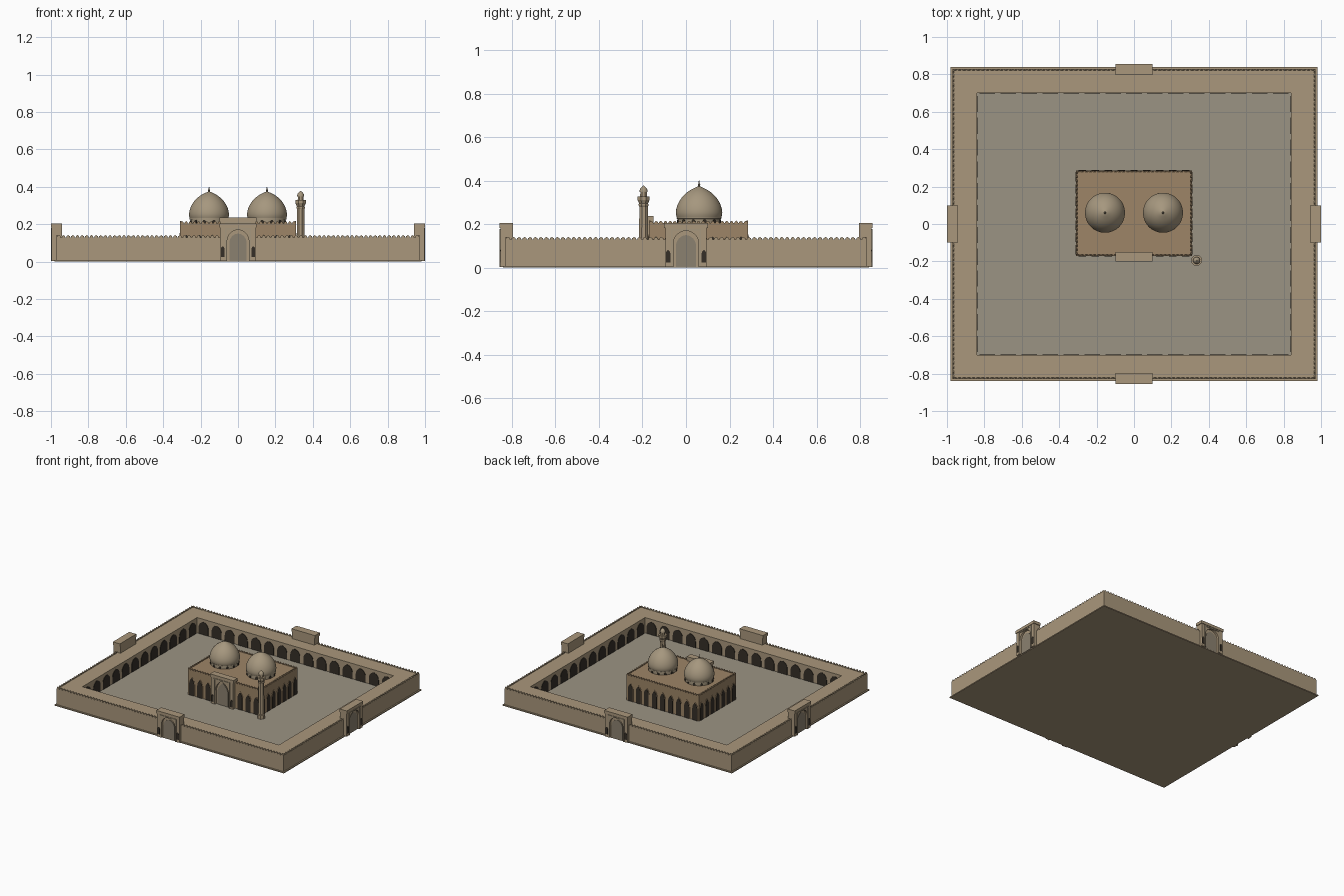
import bpy, bmesh, math
from mathutils import Matrix, Vector

if "Cube" in bpy.data.objects:
    bpy.data.objects.remove(bpy.data.objects["Cube"])


def material(name, rgb):
    m = bpy.data.materials.new(name)
    m.diffuse_color = (*rgb, 1)
    m.use_nodes = True
    m.node_tree.nodes["Principled BSDF"].inputs["Base Color"].default_value = m.diffuse_color
    return m


WALL = material("sandstone", (0.40, 0.31, 0.20))
HALL = material("warm_brick", (0.34, 0.235, 0.135))
TRIM = material("pale_stone", (0.38, 0.31, 0.21))
FLOOR = material("paving", (0.33, 0.295, 0.23))
DARK = material("shadow_opening", (0.035, 0.028, 0.02))
DOOR = material("door_panel", (0.26, 0.22, 0.16))


def finish(bm, name, mat, smooth=False):
    bmesh.ops.recalc_face_normals(bm, faces=bm.faces)
    me = bpy.data.meshes.new(name)
    bm.to_mesh(me)
    bm.free()
    me.materials.append(mat)
    ob = bpy.data.objects.new(name, me)
    bpy.context.collection.objects.link(ob)
    if smooth:
        bpy.ops.object.select_all(action='DESELECT')
        ob.select_set(True)
        bpy.context.view_layer.objects.active = ob
        bpy.ops.object.shade_smooth_by_angle(angle=math.radians(35))
    return ob


def facing(x, y, angle):
    """Frame of a wall face: x along the wall, -y outward, z up."""
    return Matrix.Translation((x, y, 0)) @ Matrix.Rotation(angle, 4, 'Z')


def prism(bm, outline, frame, d0, d1):
    """Extrude a (u, z) outline outward from depth d0 to d1."""
    a = [bm.verts.new(frame @ Vector((u, -d0, z))) for u, z in outline]
    b = [bm.verts.new(frame @ Vector((u, -d1, z))) for u, z in outline]
    bm.faces.new(a)
    bm.faces.new(b[::-1])
    for i in range(len(a)):
        j = (i + 1) % len(a)
        bm.faces.new((a[i], a[j], b[j], b[i]))


def rect(u0, u1, z0, z1):
    return [(u0, z0), (u1, z0), (u1, z1), (u0, z1)]


def box(bm, x0, x1, y0, y1, z0, z1):
    prism(bm, rect(x0, x1, z0, z1), Matrix(), -y0, -y1)


def arch(c, w, z0, spring, top, n=6):
    """Pointed arch outline, from lower left over the tip to lower right."""
    r = ((top - spring) ** 2 + w * w) / (2 * w)
    end = math.asin((top - spring) / r)
    side = [(-w + r - r * math.cos(end * i / n), spring + r * math.sin(end * i / n))
            for i in range(n + 1)]
    return ([(c - w, z0)] + [(c + u, z) for u, z in side]
            + [(c - u, z) for u, z in side[-2::-1]] + [(c + w, z0)])


def lathe(bm, profile, n, x, y):
    rings = []
    for r, z in profile:
        rings.append([bm.verts.new((x + r * math.cos(2 * math.pi * (i + .5) / n),
                                    y + r * math.sin(2 * math.pi * (i + .5) / n), z))
                      for i in range(n)])
    for a, b in zip(rings, rings[1:]):
        for i in range(n):
            j = (i + 1) % n
            bm.faces.new((a[i], a[j], b[j], b[i]))
    bm.faces.new(rings[0][::-1])
    bm.faces.new(rings[-1])


def sides(hx, hy, cy=0.0, inward=False):
    """Frame and half length for each of the four sides of a rectangle."""
    for k in range(4):
        a = k * math.pi / 2
        s = -1 if inward else 1
        yield k, facing(s * math.sin(a) * hx, cy - s * math.cos(a) * hy, a), (hx if k % 2 == 0 else hy)


def merlons(name, hx, hy, cy, z, mat, step=0.025, h=0.012):
    bm = bmesh.new()
    for k, fr, half in sides(hx, hy, cy):
        n = round(2 * half / step)
        p = 2 * half / n
        for i in range(n):
            c = -half + (i + .5) * p
            w = p * 0.36
            prism(bm, [(c - w, z - .001), (c + w, z - .001), (c + w, z + h * .45),
                       (c, z + h), (c - w, z + h * .45)], fr, -0.008, 0)
    finish(bm, name, mat)


# Ground plinth and courtyard floor
bm = bmesh.new()
box(bm, -.98, .98, -.84, .84, 0, .008)
finish(bm, "plinth", WALL)
bm = bmesh.new()
box(bm, -.845, .845, -.705, .705, .004, .012)
finish(bm, "courtyard_floor", FLOOR)

# Enclosure galleries
bm = bmesh.new()
for s in (-1, 1):
    box(bm, -.97, .97, min(s * .70, s * .83), max(s * .70, s * .83), .004, .13)
    box(bm, min(s * .84, s * .97), max(s * .84, s * .97), -.70, .70, .004, .13)
finish(bm, "enclosure_wall", WALL)
merlons("enclosure_merlons", .97, .83, 0, .13, WALL)

# Arcade facing the courtyard
bm = bmesh.new()
for k, fr, half in sides(.84, .70, inward=True):
    n = 15 if k % 2 == 0 else 12
    p = 2 * half / n
    for i in range(n):
        prism(bm, arch(-half + (i + .5) * p, p * .37, .012, .06, .11), fr, -.004, .003)
finish(bm, "courtyard_arches", DARK)


def portal(name, fr, h, back):
    """Gate block with an arched recess, cornice, frame and side niches."""
    bm = bmesh.new()
    prism(bm, rect(-.095, .095, .004, h - .02), fr, -back, -.016)
    recess = arch(0, .058, .004, .11, h - .035, 8)
    prism(bm, [(-.095, .004)] + recess + [(.095, .004), (.095, h - .02), (-.095, h - .02)],
          fr, -.016, 0)
    prism(bm, rect(-.10, .10, h - .022, h), fr, -back, .004)
    finish(bm, name + "_body", WALL)
    bm = bmesh.new()
    for s in (-1, 1):
        prism(bm, rect(s * .065 - .004, s * .065 + .004, .004, h - .026), fr, -.002, .004)
    prism(bm, rect(-.069, .069, h - .034, h - .026), fr, -.002, .004)
    finish(bm, name + "_frame", TRIM)
    bm = bmesh.new()
    prism(bm, arch(0, .046, .004, .10, h - .055, 8), fr, -.018, -.011)
    finish(bm, name + "_door", DOOR)
    bm = bmesh.new()
    for s in (-1, 1):
        prism(bm, arch(s * .082, .010, .025, .065, .082, 4), fr, -.003, .002)
    finish(bm, name + "_niches", DARK)


# Four outer gates
for (k, fr, half), side in zip(sides(.996, .852), ("front", "right", "back", "left")):
    portal(side + "_gate", fr, .205, .056)

# Prayer hall
CY = .0575
bm = bmesh.new()
box(bm, -.31, .31, -.17, .285, .008, .205)
finish(bm, "hall_block", HALL)
merlons("hall_merlons", .31, .2275, CY, .205, HALL, step=.022, h=.011)
dark, trim = bmesh.new(), bmesh.new()
for k, fr, half in sides(.31, .2275, CY):
    n = 9 if k % 2 == 0 else 7
    p = 2 * half / n
    for i in range(n):
        c = -half + (i + .5) * p
        if k == 0 and abs(c) < .11:
            continue
        prism(trim, arch(c, .025, .012, .10, .152), fr, -.003, .002)
        prism(dark, arch(c, .020, .012, .10, .144), fr, -.003, .004)
finish(dark, "hall_arches", DARK)
finish(trim, "hall_arch_frames", HALL)
portal("hall_portal", facing(0, -.196, 0), .237, .046)

# Twin domes with windowed drums and finials
for s, side in ((-1, "left"), (1, "right")):
    x, y = s * .155, .06
    bm = bmesh.new()
    lathe(bm, [(.100, .20), (.100, .224), (.104, .226), (.104, .232), (.100, .232)], 32, x, y)
    finish(bm, side + "_drum", TRIM, True)
    bm = bmesh.new()
    lathe(bm, [(.102, .23), (.106, .242), (.107, .255), (.105, .27), (.100, .287), (.091, .306),
               (.078, .325), (.060, .343), (.040, .357), (.020, .367), (.003, .375)], 40, x, y)
    finish(bm, side + "_dome", TRIM, True)
    bm = bmesh.new()
    lathe(bm, [(.009, .368), (.004, .377), (.006, .382), (.003, .387), (.0006, .403)], 10, x, y)
    finish(bm, side + "_finial", DOOR, True)
    bm = bmesh.new()
    for i in range(12):
        a = 2 * math.pi * (i + .5) / 12
        prism(bm, arch(0, .009, .206, .213, .223, 3),
              facing(x + .1 * math.sin(a), y - .1 * math.cos(a), a), -.005, .002)
    finish(bm, side + "_drum_windows", DARK)

# Minaret
bm = bmesh.new()
lathe(bm, [(.028, .008), (.028, .04), (.023, .045), (.021, .28), (.024, .285), (.024, .292),
           (.022, .295), (.030, .312), (.030, .328), (.017, .328), (.016, .350)], 8, .335, -.195)
finish(bm, "minaret_shaft", WALL)
bm = bmesh.new()
lathe(bm, [(.019, .348), (.019, .354), (.016, .363), (.010, .370), (.002, .377)], 16, .335, -.195)
finish(bm, "minaret_cap", TRIM, True)
